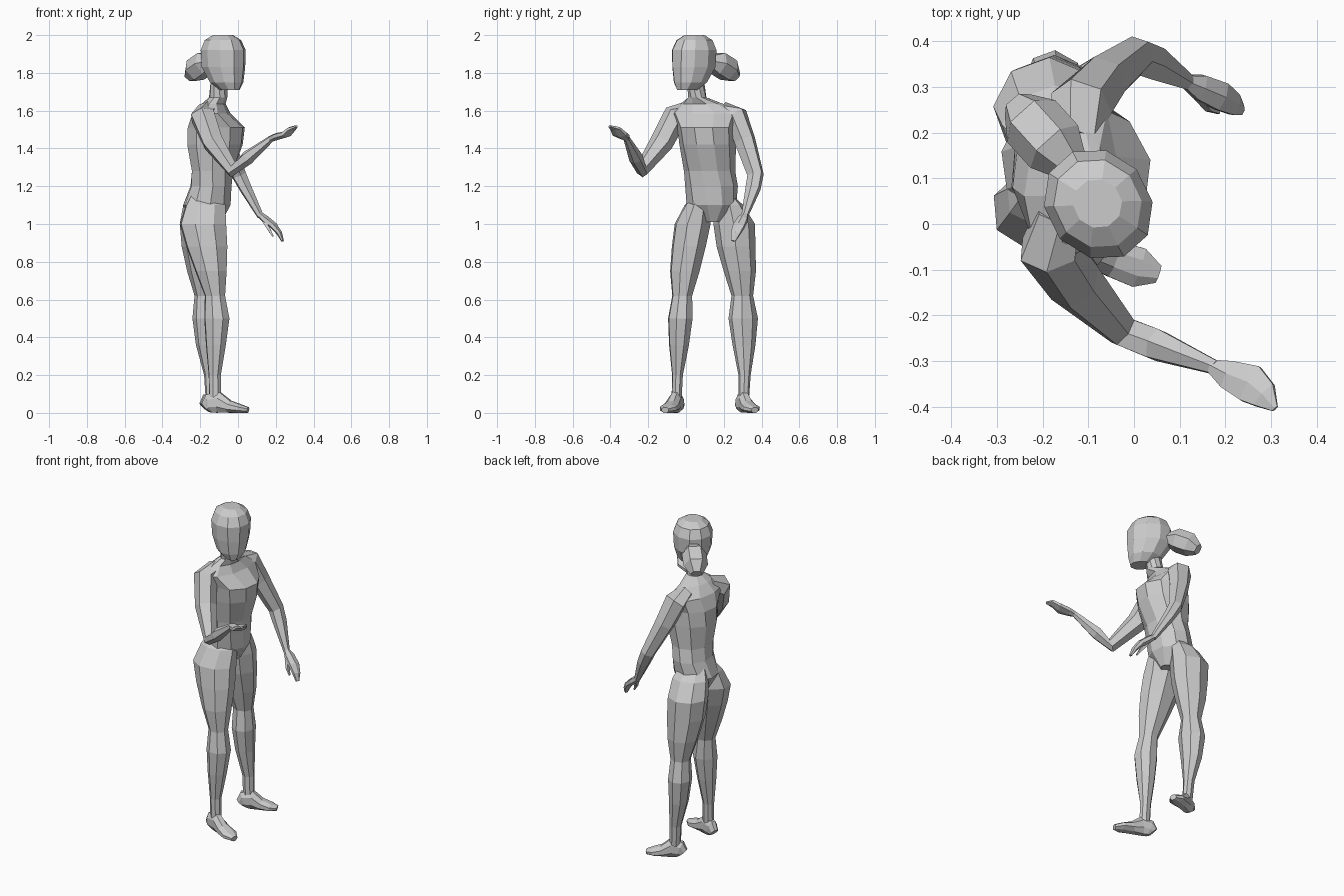
import bpy, bmesh
from math import sin, cos, tau, radians
from mathutils import Vector

UP = Vector((0, 0, 1))


def skin(name, loops):
    """Faceted tube through matching vertex loops, capped at both ends."""
    bm = bmesh.new()
    rows = [[bm.verts.new(p) for p in loop] for loop in loops]
    n = len(rows[0])
    for r0, r1 in zip(rows, rows[1:]):
        for i in range(n):
            j = (i + 1) % n
            bm.faces.new((r0[i], r0[j], r1[j], r1[i]))
    bm.faces.new(rows[0][::-1])
    bm.faces.new(rows[-1])
    bmesh.ops.recalc_face_normals(bm, faces=bm.faces)
    me = bpy.data.meshes.new(name)
    bm.to_mesh(me)
    bm.free()
    ob = bpy.data.objects.new(name, me)
    bpy.context.collection.objects.link(ob)
    return ob


def ring(c, u, v, a, b, n):
    return [c + (u * a * cos((i + .5) * tau / n) + v * b * sin((i + .5) * tau / n)) * 1.06
            for i in range(n)]


def stack(name, rows, n=8):
    """Level rings: x, y, z, half depth, half width, facing angle."""
    loops = []
    for x, y, z, a, b, yaw in rows:
        f = Vector((cos(radians(yaw)), sin(radians(yaw)), 0))
        loops.append(ring(Vector((x, y, z)), f, UP.cross(f), a, b, n))
    return skin(name, loops)


def limb(name, rows, ref, n=6):
    """Rings square to a path: x, y, z, half size along ref, half size across."""
    pts = [Vector(r[:3]) for r in rows]
    loops = []
    for i, r in enumerate(rows):
        t = (pts[min(i + 1, len(pts) - 1)] - pts[max(i - 1, 0)]).normalized()
        u = Vector(ref)
        u = (u - t * u.dot(t)).normalized()
        loops.append(ring(pts[i], u, t.cross(u), r[3], r[4], n))
    return skin(name, loops)


# Torso with pelvis, chest and neck
stack("torso", [
    (-.165, .135, 1.01, .075, .045, 8), (-.165, .135, 1.10, .12, .125, 8),
    (-.143, .135, 1.20, .105, .132, 4), (-.135, .125, 1.28, .108, .128, 0),
    (-.122, .115, 1.42, .142, .142, -5), (-.115, .11, 1.51, .145, .148, -7),
    (-.14, .105, 1.585, .092, .18, -9), (-.13, .085, 1.635, .058, .11, -12),
    (-.105, .06, 1.67, .046, .046, -25), (-.10, .05, 1.76, .044, .043, -40)], 10)

# Head, turned to one side
yaw = -48
fx, fy = cos(radians(yaw)), sin(radians(yaw))
stack("head", [(-.077 + fx * o, .042 + fy * o, z, a, b, yaw) for z, o, a, b in [
    (1.71, .048, .058, .045), (1.75, .025, .09, .08), (1.83, 0, .12, .102),
    (1.92, -.002, .122, .107), (1.973, -.004, .097, .088), (2.0, -.004, .052, .05)]], 10)

# Tied hair
limb("hair_bun", [(-.14, .13, 1.86, .035, .04), (-.175, .17, 1.85, .064, .066),
                  (-.225, .225, 1.815, .064, .066), (-.255, .26, 1.78, .032, .035)], UP, 6)

# Legs
stack("right_leg", [(x, y, z, a, b, 5) for x, y, z, a, b in [
    (-.17, .085, 1.16, .075, .03), (-.172, .06, 1.1, .105, .065),
    (-.185, .035, 1.0, .122, .093), (-.165, .015, .88, .108, .088),
    (-.143, -.006, .75, .082, .077), (-.122, -.02, .62, .053, .052),
    (-.112, -.03, .50, .066, .064), (-.117, -.037, .36, .052, .052),
    (-.123, -.045, .2, .032, .028), (-.12, -.05, .07, .032, .026)]])
stack("left_leg", [(x, y, z, a, b, 20) for x, y, z, a, b in [
    (-.185, .2, 1.16, .075, .03), (-.188, .225, 1.1, .1, .07),
    (-.193, .255, 1.0, .11, .103), (-.188, .265, .88, .105, .096),
    (-.18, .285, .75, .085, .08), (-.172, .298, .62, .055, .054),
    (-.172, .303, .50, .064, .075), (-.166, .307, .36, .053, .058),
    (-.145, .31, .2, .033, .03), (-.138, .305, .07, .032, .026)]])


# Feet: stations along the sole from heel to toe (distance, half width, height)
def foot(name, x, y, yaw, s):
    d = Vector((cos(radians(yaw)), sin(radians(yaw)), 0))
    rows = []
    for t, w, h in [(-.05, .024, .06), (-.03, .03, .1), (.02, .032, .11),
                    (.08, .041, .065), (.14, .045, .045), (.185, .02, .03)]:
        p = Vector((x, y, h / 2)) + d * t * s
        rows.append((*p, h / 2 / .98, w))
    limb(name, rows, UP, 8)


foot("right_foot", -.122, -.05, -19, 1)
foot("left_foot", -.138, .302, 22, .9)

# Arms
limb("right_arm", [
    (-.165, .02, 1.6, .05, .05), (-.187, -.055, 1.572, .062, .067),
    (-.13, -.13, 1.43, .06, .056), (-.025, -.235, 1.285, .036, .038),
    (.05, -.265, 1.35, .036, .036), (.18, -.315, 1.455, .016, .016)], (.4, .9, 0))
limb("left_arm", [
    (-.13, .19, 1.6, .045, .055), (-.115, .265, 1.572, .06, .066),
    (-.07, .312, 1.44, .055, .054), (.005, .368, 1.26, .043, .038),
    (.04, .355, 1.19, .04, .032), (.12, .31, 1.04, .017, .017)], (.3, .9, 0))

# Hands
limb("right_hand", [
    (.17, -.312, 1.45, .016, .016), (.205, -.33, 1.463, .034, .018),
    (.255, -.35, 1.475, .046, .016), (.285, -.375, 1.505, .034, .012),
    (.309, -.405, 1.517, .008, .006)], (.55, .83, 0))
limb("left_hand", [
    (.115, .312, 1.05, .016, .016), (.145, .3, 1.025, .03, .02),
    (.19, .28, .99, .034, .018), (.22, .262, .95, .026, .014),
    (.236, .25, .91, .012, .007)], (0, 1, .2))
limb("left_thumb", [(.14, .285, 1.01, .014, .012), (.165, .255, .97, .012, .01),
                    (.185, .245, .935, .005, .005)], (0, 1, 0), 4)
